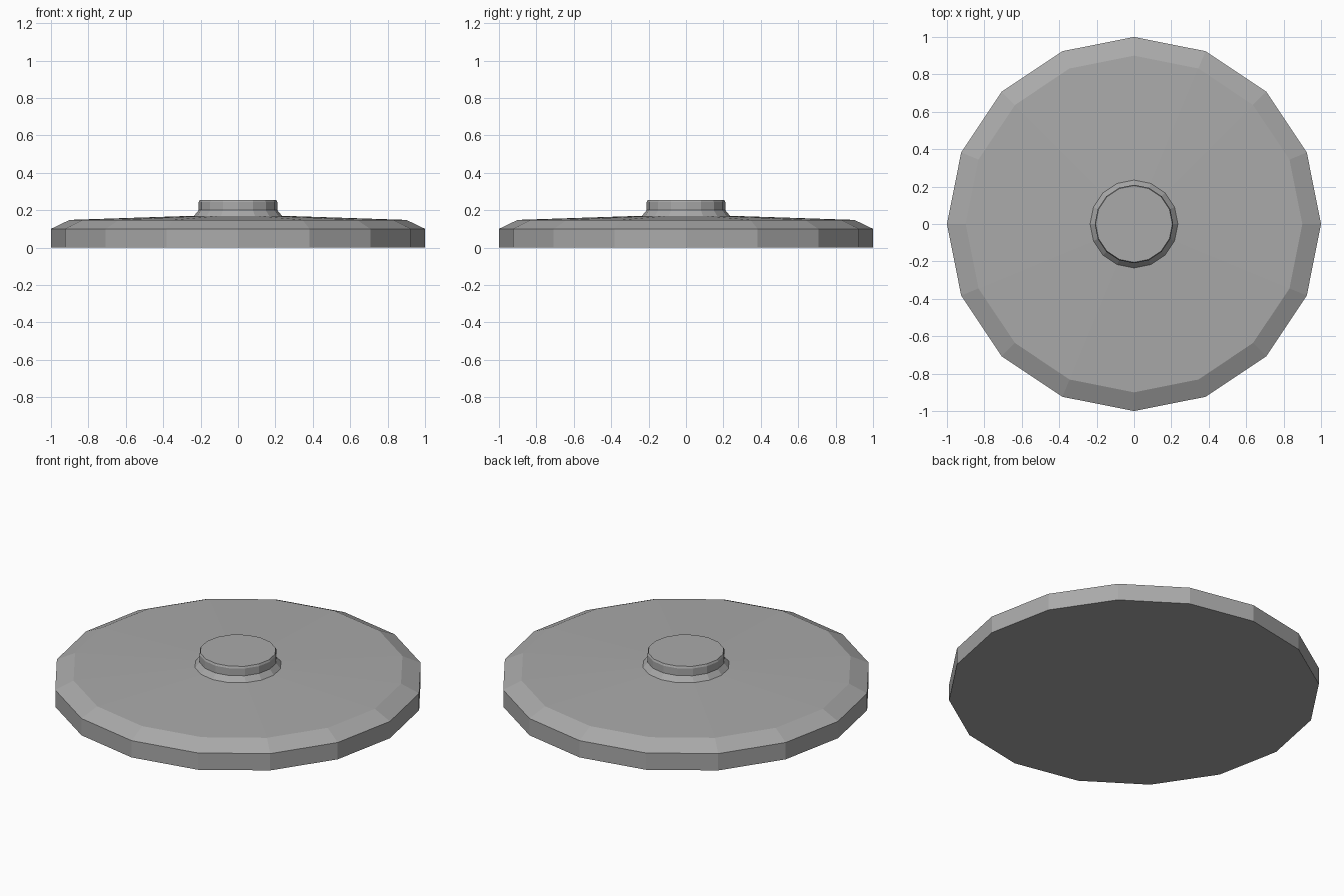
import bpy, bmesh
from math import cos, sin, tau

if "Cube" in bpy.data.objects:
    bpy.data.objects.remove(bpy.data.objects["Cube"])

SIDES = 16


def lathe(name, profile):
    """Revolve a bottom-to-top (radius, z) profile into a closed flat-faced solid."""
    bm = bmesh.new()
    rings = [[bm.verts.new((r * cos(tau * i / SIDES), r * sin(tau * i / SIDES), z))
              for i in range(SIDES)] for r, z in profile]
    for low, high in zip(rings, rings[1:]):
        for i in range(SIDES):
            j = (i + 1) % SIDES
            bm.faces.new((low[i], low[j], high[j], high[i]))
    bm.faces.new(rings[0][::-1])
    bm.faces.new(rings[-1])
    mesh = bpy.data.meshes.new(name)
    bm.to_mesh(mesh)
    bm.free()
    obj = bpy.data.objects.new(name, mesh)
    bpy.context.collection.objects.link(obj)
    return obj


# Disc with bevelled rim and shallow cone, rising into a flared central hub
disc = lathe("disc_with_hub", [
    (1.0, 0.0), (1.0, 0.10),         # outer wall
    (0.90, 0.148),                   # rim bevel
    (0.235, 0.17),                   # shallow cone
    (0.21, 0.20), (0.21, 0.243),     # hub flare and wall
    (0.205, 0.254),                  # hub top edge
])

# Dark grey finish
grey = bpy.data.materials.new("dark_grey")
grey.diffuse_color = (0.4, 0.4, 0.4, 1.0)
grey.use_nodes = True
grey.node_tree.nodes["Principled BSDF"].inputs["Base Color"].default_value = grey.diffuse_color
disc.data.materials.append(grey)
